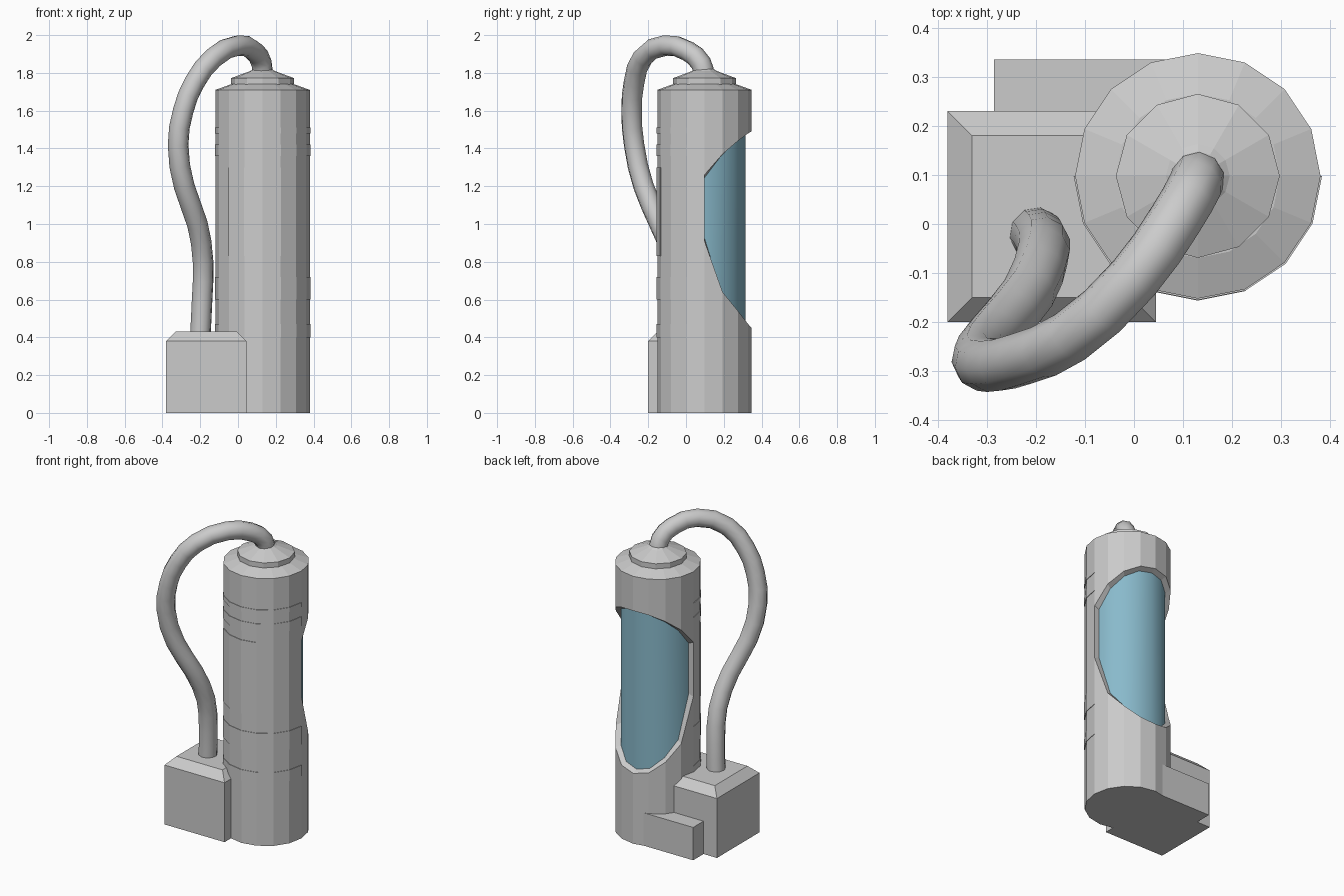
import bpy, bmesh, math

if "Cube" in bpy.data.objects:
    bpy.data.objects.remove(bpy.data.objects["Cube"])

CX, CY, R, N = 0.13, 0.098, 0.25, 16


def finish(name, bm, smooth=False):
    bmesh.ops.remove_doubles(bm, verts=bm.verts, dist=0.0005)
    bmesh.ops.recalc_face_normals(bm, faces=bm.faces)
    me = bpy.data.meshes.new(name)
    bm.to_mesh(me)
    bm.free()
    ob = bpy.data.objects.new(name, me)
    bpy.context.collection.objects.link(ob)
    for p in me.polygons:
        p.use_smooth = smooth
    return ob


def pt(k, r, z, n=N):
    a = 2 * math.pi * k / n
    return (CX + r * math.cos(a), CY + r * math.sin(a), z)


def lathe(name, profile, n):
    bm = bmesh.new()
    rings = [[bm.verts.new(pt(k, r, z, n)) for k in range(n)] for r, z in profile]
    for a, b in zip(rings, rings[1:]):
        for k in range(n):
            j = (k + 1) % n
            bm.faces.new((a[k], a[j], b[j], b[k]))
    bm.faces.new(rings[0])
    bm.faces.new(rings[-1])
    return finish(name, bm)


def box(name, x0, x1, y0, y1, z0, z1, taper_z=None, inset=0.0):
    bm = bmesh.new()
    layers = [(z0, 0), (z1, 0)] + ([(taper_z, inset)] if taper_z else [])
    rings = [[bm.verts.new(p) for p in ((x0 + i, y0 + i, z), (x1 - i, y0 + i, z),
                                        (x1 - i, y1 - i, z), (x0 + i, y1 - i, z))]
             for z, i in layers]
    for a, b in zip(rings, rings[1:]):
        for k in range(4):
            j = (k + 1) % 4
            bm.faces.new((a[k], a[j], b[j], b[k]))
    bm.faces.new(rings[0])
    bm.faces.new(rings[-1])
    return finish(name, bm)


def arc_plate(name, k0, k1, z0, z1, r):
    # thin plate wrapped around the tank wall
    bm = bmesh.new()
    secs = [[bm.verts.new(pt(k, rr, z)) for rr, z in
             ((R - 0.01, z0), (r, z0), (r, z1), (R - 0.01, z1))]
            for k in range(k0, k1 + 1)]
    for a, b in zip(secs, secs[1:]):
        for i in range(4):
            j = (i + 1) % 4
            bm.faces.new((a[i], a[j], b[j], b[i]))
    bm.faces.new(secs[0])
    bm.faces.new(secs[-1])
    return finish(name, bm)


# Window outline by column away from the back centre (0 = centre, 4 = side)
LOW = [0.45, 0.47, 0.54, 0.64, 0.91]
HIGH = [1.49, 1.48, 1.44, 1.37, 1.26]


def outline(k):
    d = abs(k - 4)
    return (LOW[d], HIGH[d]) if d <= 4 else (0.83, 1.30)


# Tank shell with the window left open on the back half
bm = bmesh.new()
cols = []
for k in range(N):
    lo, hi = outline(k)
    cols.append([bm.verts.new(pt(k, R, z)) for z in (0, 0.4, lo, hi, 1.51, 1.71)])
for k in range(N):
    a, b = cols[k], cols[(k + 1) % N]
    for i in range(5):
        if not (i == 2 and k < 8):
            bm.faces.new((a[i], b[i], b[i + 1], a[i + 1]))
bm.faces.new([c[0] for c in cols])
bm.faces.new([c[-1] for c in cols])

# Bevelled window rim
inner = []
for k in range(9):
    lo, hi = outline(k)
    inner.append([bm.verts.new(pt(k, 0.218, z)) for z in (lo + 0.015, hi - 0.015)])
for k in range(8):
    a, b, p, q = cols[k], cols[k + 1], inner[k], inner[k + 1]
    bm.faces.new((a[2], b[2], q[0], p[0]))
    bm.faces.new((a[3], b[3], q[1], p[1]))
for k in (0, 8):
    bm.faces.new((cols[k][2], cols[k][3], inner[k][1], inner[k][0]))
finish("tank_shell", bm)

# Blue glass
bm = bmesh.new()
glass = []
for k in range(9):
    lo, hi = outline(k)
    glass.append([bm.verts.new(pt(k, 0.218, z)) for z in (lo + 0.015, hi - 0.015)])
for a, b in zip(glass, glass[1:]):
    bm.faces.new((a[0], b[0], b[1], a[1]))
window = finish("window_glass", bm, True)
mat = bpy.data.materials.new("blue_glass")
mat.diffuse_color = (0.25, 0.49, 0.6, 1)
mat.use_nodes = True
mat.node_tree.nodes["Principled BSDF"].inputs["Base Color"].default_value = mat.diffuse_color
window.data.materials.append(mat)

# Bands and raised panel on the front of the shell
for i, (z0, z1) in enumerate(((0.40, 0.47), (0.60, 0.72), (1.36, 1.42), (1.48, 1.51))):
    arc_plate(f"shell_band_{i + 1}", 8, 16, z0, z1, R + 0.003)
arc_plate("front_panel", 10, 13, 0.83, 1.30, R + 0.004)

# Stepped lid and hose socket
lathe("lid_shoulder", [(0.25, 1.70), (0.25, 1.71), (0.167, 1.74)], N)
lathe("lid_cap", [(0.167, 1.72), (0.167, 1.772), (0.065, 1.81), (0.05, 1.82)], 12)

# Pump boxes beside the tank
box("pump_box", -0.38, 0.045, -0.20, 0.23, 0, 0.38, 0.43, 0.05)
box("rear_box", -0.285, 0.12, 0.10, 0.335, 0, 0.21)

# Hose from the pump box to the lid
path = [(-.20, -.02, .40), (-.19, -.03, .60), (-.185, -.06, .80), (-.215, -.14, 1.0),
        (-.285, -.225, 1.2), (-.317, -.275, 1.42), (-.29, -.288, 1.6), (-.23, -.275, 1.75),
        (-.13, -.23, 1.88), (0, -.11, 1.945), (.085, .01, 1.915), (.125, .08, 1.85),
        (.13, .098, 1.78)]
cu = bpy.data.curves.new("hose", 'CURVE')
cu.dimensions = '3D'
cu.bevel_depth = 0.055
cu.bevel_resolution = 3
cu.resolution_u = 2
cu.use_fill_caps = True
sp = cu.splines.new('BEZIER')
sp.bezier_points.add(len(path) - 1)
for p, co in zip(sp.bezier_points, path):
    p.co = co
    p.handle_left_type = p.handle_right_type = 'AUTO'
sp.use_smooth = True
bpy.context.collection.objects.link(bpy.data.objects.new("hose", cu))
